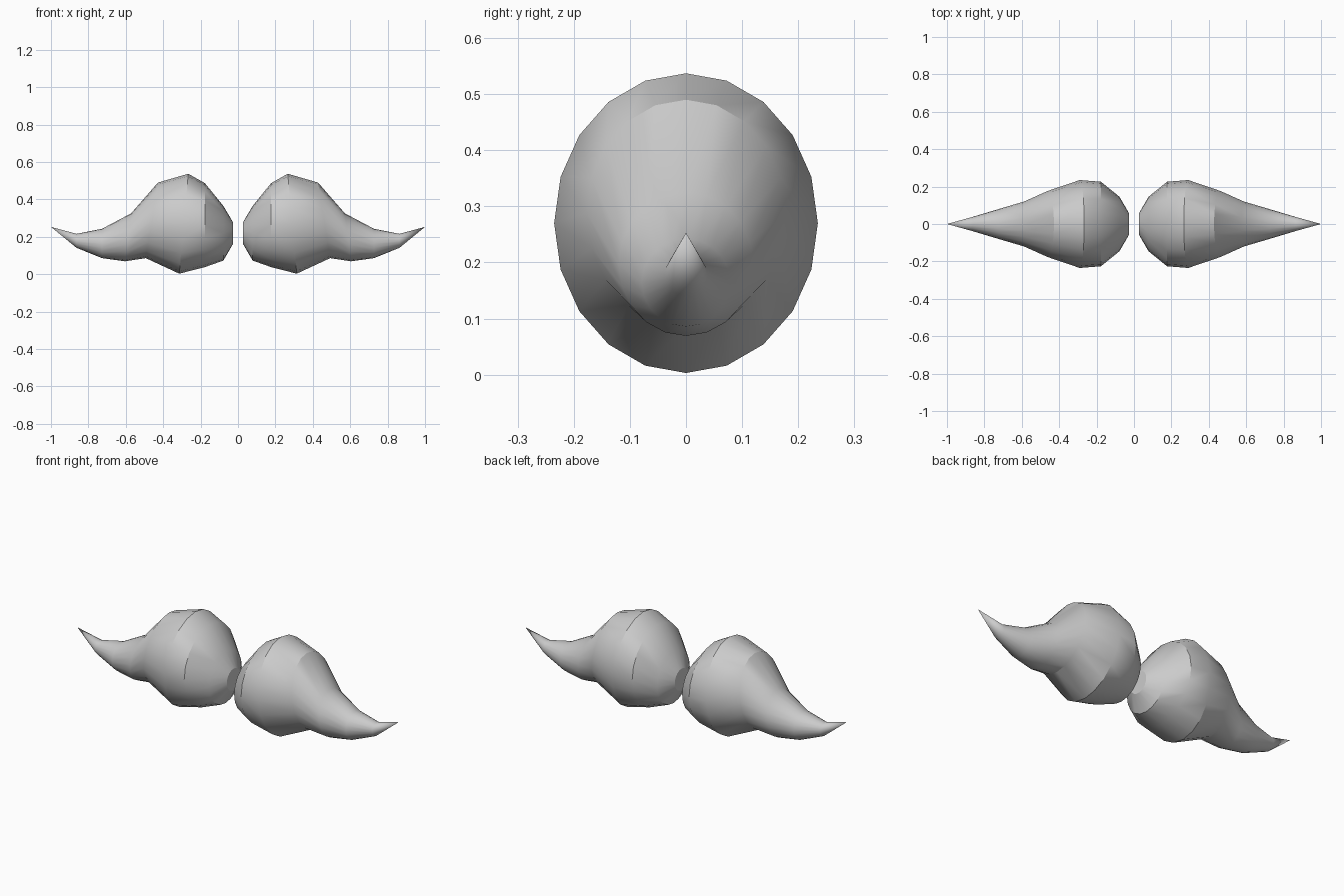
import bpy, bmesh, math

if "Cube" in bpy.data.objects:
    bpy.data.objects.remove(bpy.data.objects["Cube"])

SEGMENTS = 20
# Cross-sections of one half: (top x, top z, bottom x, bottom z, half depth in y)
RINGS = [
    (0.028, 0.280, 0.028, 0.160, 0.060),
    (0.078, 0.365, 0.078, 0.073, 0.146),
    (0.177, 0.487, 0.177, 0.038, 0.226),
    (0.266, 0.537, 0.314, 0.003, 0.235),
    (0.428, 0.490, 0.493, 0.086, 0.177),
    (0.572, 0.325, 0.604, 0.069, 0.120),
    (0.727, 0.243, 0.727, 0.086, 0.079),
    (0.863, 0.216, 0.863, 0.141, 0.038),
]
TIP = (1.0, 0.0, 0.253)


def whisker_half(name, side):
    bm = bmesh.new()
    loops = []
    for tx, tz, bx, bz, depth in RINGS:
        cx, cz, hx, hz = (tx + bx) / 2, (tz + bz) / 2, (tx - bx) / 2, (tz - bz) / 2
        loop = []
        for i in range(SEGMENTS):
            a = math.tau * i / SEGMENTS
            loop.append(bm.verts.new((side * (cx + hx * math.sin(a)),
                                      depth * math.cos(a),
                                      cz + hz * math.sin(a))))
        loops.append(loop)
    # skin between neighbouring sections
    for a, b in zip(loops, loops[1:]):
        for i in range(SEGMENTS):
            j = (i + 1) % SEGMENTS
            bm.faces.new((a[i], a[j], b[j], b[i]))
    # flat inner end and pointed outer tip
    bm.faces.new(loops[0])
    tip = bm.verts.new((side * TIP[0], TIP[1], TIP[2]))
    for i in range(SEGMENTS):
        bm.faces.new((loops[-1][i], loops[-1][(i + 1) % SEGMENTS], tip))
    bmesh.ops.recalc_face_normals(bm, faces=bm.faces)
    mesh = bpy.data.meshes.new(name)
    bm.to_mesh(mesh)
    bm.free()
    obj = bpy.data.objects.new(name, mesh)
    bpy.context.collection.objects.link(obj)
    bpy.ops.object.select_all(action='DESELECT')
    obj.select_set(True)
    bpy.context.view_layer.objects.active = obj
    bpy.ops.object.shade_smooth_by_angle(angle=math.radians(30))


# The two mirrored halves of the moustache
whisker_half("moustache_right_half", 1)
whisker_half("moustache_left_half", -1)
